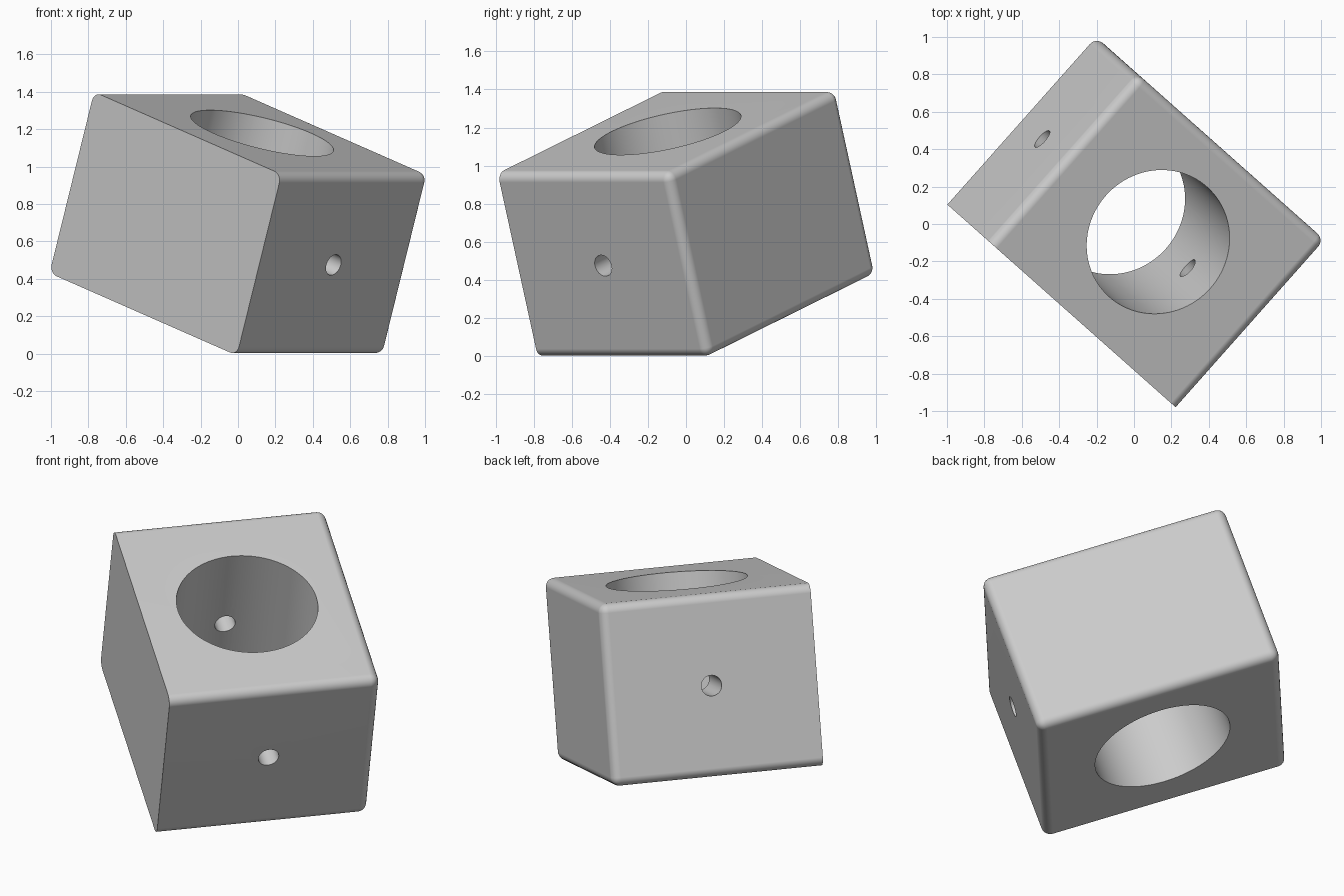
import bpy, bmesh, math
from mathutils import Matrix, Vector

if "Cube" in bpy.data.objects:
    bpy.data.objects.remove(bpy.data.objects["Cube"], do_unlink=True)

SIZE = Vector((1.198, 1.41, 1.02))
ROUND = 0.05
PLACE = (Matrix.Translation((0.01, 0.01, 0.695))
         @ Matrix.Rotation(math.radians(48.4), 4, 'Z')
         @ Matrix.Rotation(math.radians(18.2), 4, 'X'))

grey = bpy.data.materials.new("plain grey")
grey.use_nodes = True
colour = (0.6, 0.6, 0.6, 1)
grey.diffuse_color = colour
grey.node_tree.nodes["Principled BSDF"].inputs["Base Color"].default_value = colour


def make_object(name, bm):
    mesh = bpy.data.meshes.new(name)
    bm.to_mesh(mesh)
    bm.free()
    mesh.materials.append(grey)
    obj = bpy.data.objects.new(name, mesh)
    bpy.context.collection.objects.link(obj)
    return obj


def cylinder(name, radius, length, turn, sides):
    bm = bmesh.new()
    bmesh.ops.create_cone(bm, cap_ends=True, segments=sides, radius1=radius,
                          radius2=radius, depth=length, matrix=turn)
    return make_object(name, bm)


# Block: every edge rounded except those around the flat mounting side
bm = bmesh.new()
bmesh.ops.create_cube(bm, size=1, matrix=Matrix.Diagonal((*SIZE, 1)))
rounded = [e for e in bm.edges if any(v.co.x > 0 for v in e.verts)]
bmesh.ops.bevel(bm, geom=rounded, offset=ROUND, segments=6, profile=0.5,
                affect='EDGES', clamp_overlap=True)
bmesh.ops.recalc_face_normals(bm, faces=bm.faces)
block = make_object("block", bm)

# Main bore and the narrow cross hole, both right through the middle
bore = cylinder("bore_cutter", 0.393, 2, Matrix.Identity(4), 96)
cross = cylinder("cross_hole_cutter", 0.058, 2,
                 Matrix.Rotation(math.pi / 2, 4, 'X'), 40)
bpy.context.view_layer.objects.active = block
block.select_set(True)
for cutter in (bore, cross):
    cutter.hide_render = True
    cut = block.modifiers.new(cutter.name, 'BOOLEAN')
    cut.operation = 'DIFFERENCE'
    cut.solver = 'EXACT'
    cut.object = cutter
    bpy.ops.object.modifier_apply(modifier=cut.name)
    bpy.data.objects.remove(cutter, do_unlink=True)

# Smooth rounds and holes, crisp rims, flat sides
bpy.ops.object.shade_smooth_by_angle(angle=math.radians(30))
weighted = block.modifiers.new("flat_sides", 'WEIGHTED_NORMAL')
weighted.keep_sharp = True

# Tilted resting pose
block.matrix_world = PLACE
